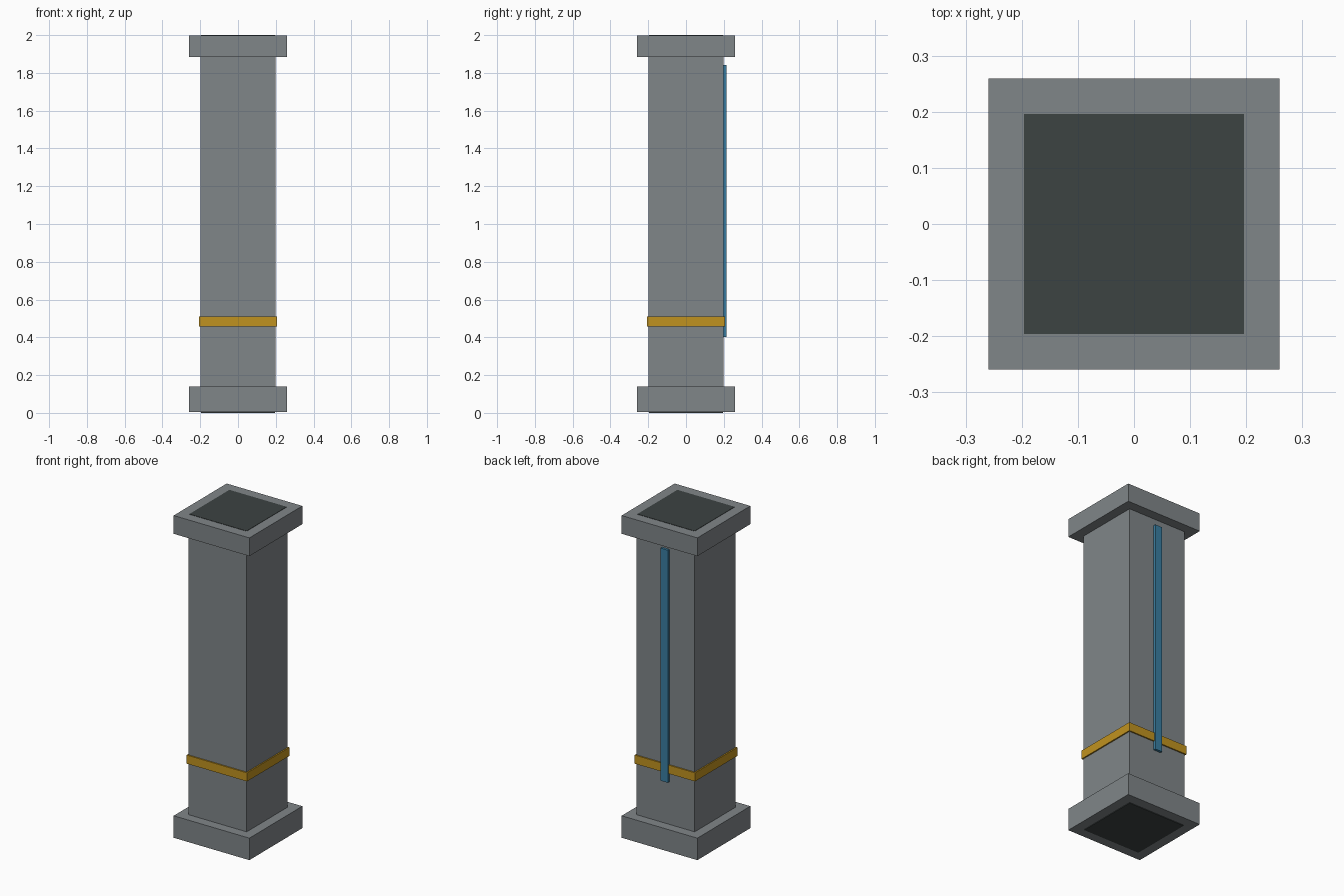
import bpy

if "Cube" in bpy.data.objects:
    bpy.data.objects.remove(bpy.data.objects["Cube"])


def material(name, rgb):
    m = bpy.data.materials.new(name)
    m.diffuse_color = (*rgb, 1.0)
    m.use_nodes = True
    m.node_tree.nodes["Principled BSDF"].inputs["Base Color"].default_value = m.diffuse_color
    return m


STONE = material("stone grey", (0.216, 0.238, 0.25))
DARK = material("dark grey", (0.046, 0.056, 0.055))
GOLD = material("gold", (0.53, 0.29, 0.014))
BLUE = material("blue", (0.042, 0.21, 0.36))


def box(name, x, y, z, mat):
    """Box from (min, max) ranges along each axis."""
    bpy.ops.mesh.primitive_cube_add(size=1, location=[sum(r) / 2 for r in (x, y, z)])
    ob = bpy.context.object
    ob.name = name
    ob.scale = [r[1] - r[0] for r in (x, y, z)]
    bpy.ops.object.transform_apply(location=False, rotation=False, scale=True)
    ob.data.materials.append(mat)
    return ob


def square(name, half, z0, z1, mat):
    """Centred square block."""
    return box(name, (-half, half), (-half, half), (z0, z1), mat)


# Stone column
square("base", 0.259, 0.004, 0.14, STONE)
square("shaft", 0.199, 0.14, 1.885, STONE)
square("capital", 0.259, 1.885, 1.998, STONE)

# Dark end plates
square("bottom_plate", 0.196, 0.0, 0.006, DARK)
square("top_plate", 0.196, 1.994, 2.0, DARK)

# Gold band around the shaft and blue strip on the back
square("band", 0.207, 0.457, 0.51, GOLD)
box("back_strip", (-0.025, 0.025), (0.19, 0.214), (0.403, 1.842), BLUE)
